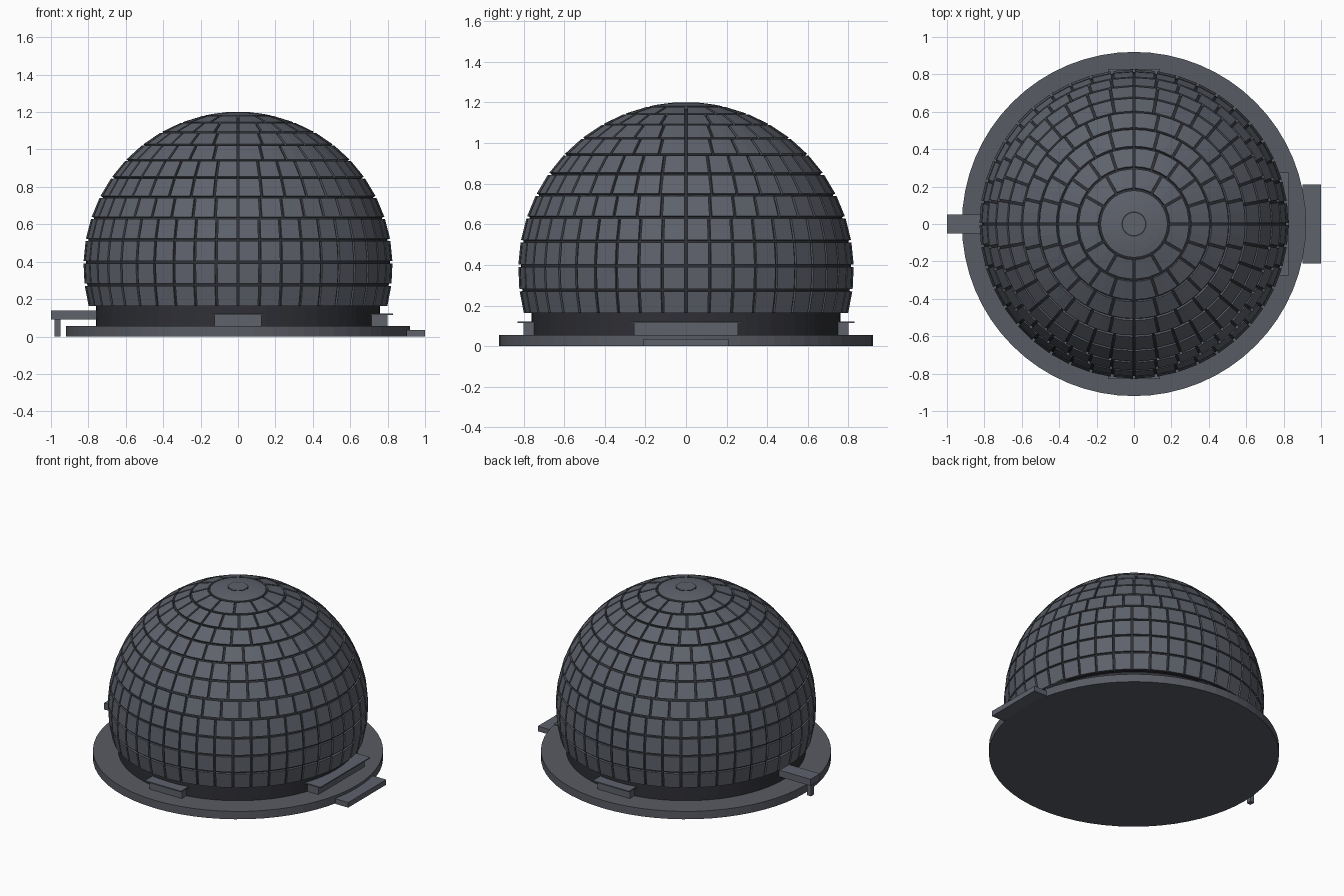
import bpy, bmesh, math

if "Cube" in bpy.data.objects:
    bpy.data.objects.remove(bpy.data.objects["Cube"])

R, CZ = 0.826, 0.375            # dome radius and centre height
LAT0, LAT1, ROWS = -15.3, 77.0, 11
GAP = 0.013                     # groove width between panels


def material(name, rgb):
    m = bpy.data.materials.new(name)
    m.diffuse_color = (*rgb, 1)
    m.use_nodes = True
    m.node_tree.nodes["Principled BSDF"].inputs["Base Color"].default_value = m.diffuse_color
    return m


PANEL = material("slate grey", (0.112, 0.122, 0.148))
BASE = material("base grey", (0.098, 0.105, 0.125))
DARK = material("dark grey", (0.028, 0.029, 0.036))


def finish(name, bm, mat):
    bmesh.ops.recalc_face_normals(bm, faces=bm.faces[:])
    me = bpy.data.meshes.new(name)
    bm.to_mesh(me)
    bm.free()
    me.materials.append(mat)
    ob = bpy.data.objects.new(name, me)
    bpy.context.collection.objects.link(ob)
    return ob


def box(name, x, y, z, mat):
    bm = bmesh.new()
    bmesh.ops.create_cube(bm, size=1)
    for v in bm.verts:
        for i, (a, b) in enumerate((x, y, z)):
            v.co[i] = a if v.co[i] < 0 else b
    return finish(name, bm, mat)


def lathe(name, profile, n, mat):
    """Revolve (radius, z) points around z, closing both ends."""
    bm = bmesh.new()
    rings = [[bm.verts.new((r * math.cos(2 * math.pi * k / n), r * math.sin(2 * math.pi * k / n), z))
              for k in range(n)] for r, z in profile]
    for a, b in zip(rings, rings[1:]):
        for k in range(n):
            bm.faces.new((a[k], a[(k + 1) % n], b[(k + 1) % n], b[k]))
    bm.faces.new(rings[0])
    bm.faces.new(rings[-1])
    return finish(name, bm, mat)


def arc(r, a, b, steps):
    lats = [math.radians(a + (b - a) * i / steps) for i in range(steps + 1)]
    return [(r * math.cos(t), CZ + r * math.sin(t)) for t in lats]


def point(r, lat, lon):
    return (r * math.cos(lat) * math.cos(lon), r * math.cos(lat) * math.sin(lon), CZ + r * math.sin(lat))


# base plate, drum and dark shell seen through the grooves
lathe("base_plate", [(0.92, 0), (0.92, 0.055)], 64, BASE)
lathe("drum", [(0.76, 0.055), (0.76, 0.17)], 64, DARK)
lathe("inner_shell", arc(R - 0.014, LAT0 + 0.2, 86, 24), 88, DARK)

# dome panels: raised tiles, fewer per row towards the top
bm = bmesh.new()
step = (LAT1 - LAT0) / ROWS
for row in range(ROWS):
    lo, hi = math.radians(LAT0 + row * step), math.radians(LAT0 + (row + 1) * step)
    n = 4 * round(11 * math.cos((lo + hi) / 2))
    g = GAP / 2 / R
    sub = 2 if n < 32 else 1
    for k in range(n):
        rows = []
        for r in (R - 0.02, R):
            for lat in (lo + g, hi - g):
                m = g / math.cos(lat)
                a, b = 2 * math.pi * k / n + m, 2 * math.pi * (k + 1) / n - m
                rows.append([bm.verts.new(point(r, lat, a + (b - a) * i / sub)) for i in range(sub + 1)])
        il, ih, ol, oh = rows
        for i in range(sub):
            for p, q in ((ol, oh), (oh, ih), (ih, il), (il, ol)):
                bm.faces.new((p[i], p[i + 1], q[i + 1], q[i]))
        for i in (0, sub):
            bm.faces.new((il[i], ol[i], oh[i], ih[i]))
finish("dome_panels", bm, PANEL)

# crown cap with a small central disc
lathe("crown_cap", [(0.175, CZ + R - 0.035)] + arc(R, LAT1 + 0.5, 85.5, 3), 40, PANEL)
lathe("crown_rim", [(0.067, CZ + R - 0.006), (0.067, CZ + R - 0.0015)], 32, DARK)
lathe("crown_disc", [(0.060, CZ + R - 0.006), (0.060, CZ + R)], 32, PANEL)

# low housings with thin roofs around the drum
for name, s in (("front", -1), ("back", 1)):
    box(name + "_housing", (-0.125, 0.125), sorted((s * 0.72, s * 0.80)), (0.055, 0.115), PANEL)
    box(name + "_housing_roof", (-0.14, 0.14), sorted((s * 0.72, s * 0.83)), (0.114, 0.122), PANEL)
box("entrance", (0.70, 0.80), (-0.255, 0.255), (0.055, 0.115), PANEL)
box("entrance_roof", (0.70, 0.83), (-0.275, 0.275), (0.114, 0.122), PANEL)

# entrance step on the right, canopy and post on the left
box("entrance_step", (0.90, 1.0), (-0.21, 0.21), (0, 0.036), PANEL)
box("canopy", (-1.0, -0.74), (-0.052, 0.052), (0.092, 0.138), PANEL)
box("canopy_post", (-0.98, -0.95), (-0.017, 0.017), (0, 0.093), PANEL)
